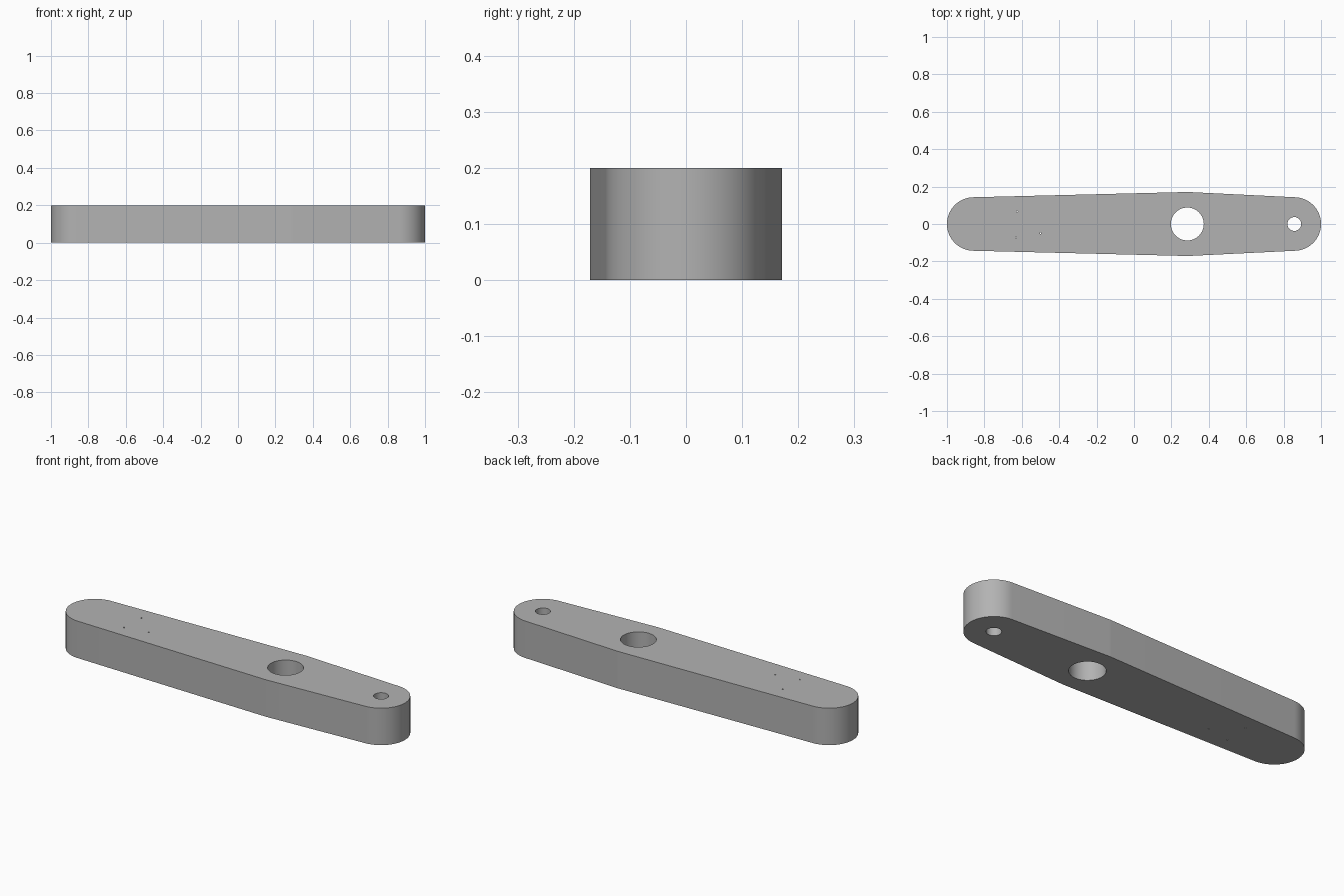
import bpy
import bmesh
from math import asin, cos, pi, sin

cube = bpy.data.objects.get("Cube")
if cube:
    bpy.data.objects.remove(cube, do_unlink=True)

HEIGHT = 0.2
END_X, END_R = 0.857, 0.143
HUB_X, HUB_R = 0.285, 0.171

grey = bpy.data.materials.new("plain grey")
grey.use_nodes = True
colour = (0.45, 0.45, 0.45, 1)
grey.diffuse_color = colour
grey.node_tree.nodes["Principled BSDF"].inputs["Base Color"].default_value = colour


def arc(cx, r, start, end, steps):
    """Points on a circle centred on the x axis."""
    angles = [start + (end - start) * i / steps for i in range(steps + 1)]
    return [(cx + r * cos(a), r * sin(a)) for a in angles]


def prism(name, points, low, high):
    """Extrude a flat outline upward."""
    bm = bmesh.new()
    base = bm.faces.new([bm.verts.new((x, y, low)) for x, y in points])
    top = bmesh.ops.extrude_face_region(bm, geom=[base])
    verts = [v for v in top["geom"] if isinstance(v, bmesh.types.BMVert)]
    bmesh.ops.translate(bm, verts=verts, vec=(0, 0, high - low))
    bmesh.ops.recalc_face_normals(bm, faces=bm.faces)
    mesh = bpy.data.meshes.new(name)
    bm.to_mesh(mesh)
    bm.free()
    obj = bpy.data.objects.new(name, mesh)
    bpy.context.collection.objects.link(obj)
    mesh.materials.append(grey)
    return obj


# Arm outline: rounded ends joined by tangents to a wider hub
tilt_r = asin((HUB_R - END_R) / (END_X - HUB_X))
tilt_l = asin((HUB_R - END_R) / (END_X + HUB_X))
right, left = pi / 2 - tilt_r, pi / 2 + tilt_l
outline = (arc(END_X, END_R, -right, right, 40)
           + arc(HUB_X, HUB_R, right, left, 3)
           + arc(-END_X, END_R, left, 2 * pi - left, 40)
           + arc(HUB_X, HUB_R, 2 * pi - left, 2 * pi - right, 3))
arm = prism("lever_arm", outline, 0, HEIGHT)

# Hub bore, pin hole and three pinholes: x, y, radius, sides
holes = [(HUB_X, 0, 0.088, 64), (END_X, 0, 0.037, 48),
         (-0.625, 0.066, 0.004, 12), (-0.631, -0.073, 0.004, 12),
         (-0.5, -0.05, 0.004, 12)]
cutters = []
for x, y, r, sides in holes:
    ring = [(px, py + y) for px, py in arc(x, r, 0, 2 * pi, sides)[:-1]]
    cutter = prism("hole_cutter", ring, -0.1, HEIGHT + 0.1)
    cutter.hide_render = True
    cutters.append(cutter)
    cut = arm.modifiers.new("hole", "BOOLEAN")
    cut.operation = "DIFFERENCE"
    cut.solver = "EXACT"
    cut.object = cutter

# Bake the holes and smooth the curved walls
bpy.ops.object.select_all(action="DESELECT")
arm.select_set(True)
bpy.context.view_layer.objects.active = arm
for name in [m.name for m in arm.modifiers]:
    bpy.ops.object.modifier_apply(modifier=name)
for cutter in cutters:
    bpy.data.objects.remove(cutter, do_unlink=True)
bpy.ops.object.shade_smooth_by_angle(angle=pi / 6)
